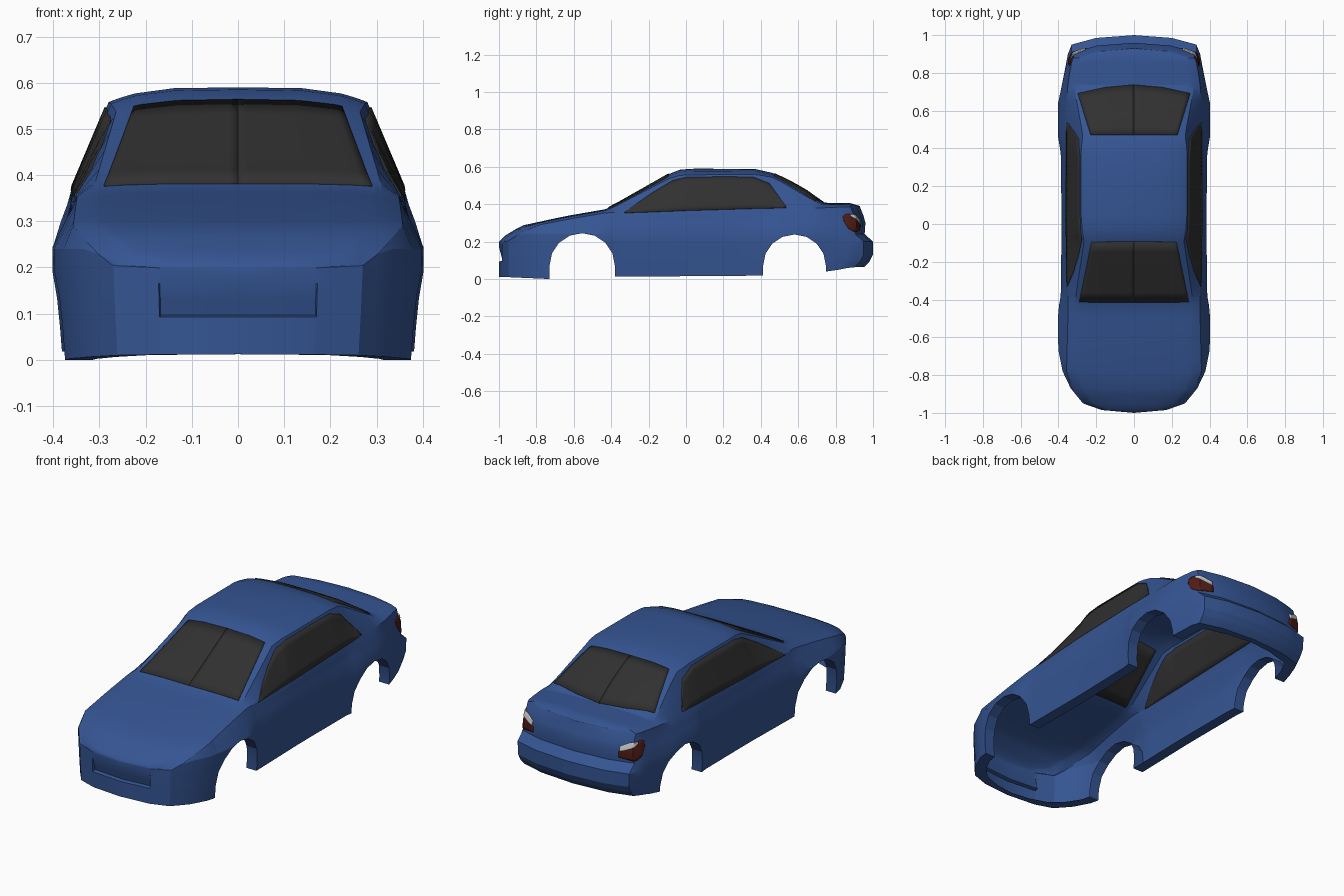
import bpy, bmesh, math
from mathutils import Vector
from mathutils.bvhtree import BVHTree

if "Cube" in bpy.data.objects:
    bpy.data.objects.remove(bpy.data.objects["Cube"])


def material(name, rgb):
    m = bpy.data.materials.new(name)
    m.diffuse_color = (*rgb, 1)
    m.use_nodes = True
    m.node_tree.nodes["Principled BSDF"].inputs["Base Color"].default_value = m.diffuse_color
    return m


BLUE = material("blue_paint", (0.035, 0.09, 0.29))
GLASS = material("dark_glass", (0.03, 0.03, 0.03))
RED = material("dark_red", (0.08, 0.012, 0.008))
WHITE = material("white_lens", (0.65, 0.65, 0.65))


def interp(table, t):
    if t <= table[0][0]:
        return table[0][1]
    for (a, va), (b, vb) in zip(table, table[1:]):
        if t <= b:
            return va + (vb - va) * (t - a) / (b - a)
    return table[-1][1]


# Body curves along the length
PLAN = [(-1, 0), (-.985, .17), (-.95, .27), (-.87, .335), (-.78, .378), (-.66, .402), (-.46, .402),
        (-.38, .388), (0, .383), (.38, .388), (.46, .402), (.64, .402), (.72, .385), (.82, .365),
        (.9, .35), (.95, .33), (.985, .2), (1, 0)]
TOP = [(-1, .2), (-.97, .23), (-.88, .285), (-.65, .335), (-.42, .375), (-.09, .562), (-.03, .585),
       (.05, .59), (.37, .588), (.47, .565), (.62, .49), (.735, .408), (.88, .405), (.93, .39)]
BELT = [(-.985, .2), (-.95, .205), (-.87, .255), (-.78, .29), (-.6, .325), (-.42, .355),
        (.55, .372), (.72, .38), (.85, .385)]
BELT_X = [(-.9, .36), (-.42, .348), (0, .36), (.5, .36), (.72, .352), (.85, .335), (1, .325)]
EDGE_X = [(-.42, .314), (-.09, .264), (0, .28), (.4, .28), (.47, .27), (.72, .317)]
EDGE_Z = [(-.42, .367), (-.09, .537), (-.02, .557), (.38, .558), (.47, .542), (.62, .455), (.72, .395)]
BOTTOM = [(-1, .012), (-.73, 0), (-.38, .012), (.41, .018), (.75, .04), (.93, .063)]
SIDE = [(0, .965), (.1, .985), (.2, 1), (.25, 1), (.3, .98), (.36, .95)]
REAR_Y = [(.05, -.06), (.09, -.02), (.13, 0), (.2, 0), (.24, -.045), (.31, -.04), (.385, -.07)]
LEVELS = [.093, .097, .13, .165, .2, .24, .3, .335]


def section(y, zb):
    """Half cross-section from the inner bottom lip up to the centre line."""
    w, belt = interp(PLAN, y), interp(BELT, y)
    rear = interp([(.8, 0), (.95, 1)], y)
    front = interp([(-.95, 1), (-.8, 0)], y)
    wb = min(interp(BELT_X, y), w * .97)

    def wall(z):
        x = w * interp(SIDE, z)
        if z > .24 and belt > .25:
            x += (wb - x) * max(0, (z - .24) / (belt - .24)) ** 1.5
        dy = rear * interp(REAR_Y, z)
        if y < -.9845 and .095 < z < .17:       # grille recess
            dy += .02 * (.17 - z) / .073
        return Vector((x, y + dy, z))

    pts = [wall(min(max(z, zb), belt - .001)) for z in [zb] + LEVELS]
    lip = pts[0] + Vector((-min(.06, pts[0].x), .03 * front - .03 * rear, 0))
    yt = y + rear * interp(REAR_Y, belt)
    zt = max(interp(TOP, yt), belt)
    if -.42 <= y <= .72:
        wr, zr = interp(EDGE_X, y), interp(EDGE_Z, y)
    else:
        wr, zr = .9 * wb, belt + .6 * (zt - belt)
    pts = [lip] + pts + [Vector((wb, yt, belt))]
    pts += [Vector((wr * t, yt, zr + (zt - zr) * (1 - t ** 4))) for t in (1, .92, .8, .5, 0)]
    return pts


def arch(c, r, n=8):
    """Stations around one wheel arch."""
    ends = [(c - r, interp(BOTTOM, c - r)), (c + r, interp(BOTTOM, c + r))]
    ring = [(c - r * math.cos(math.pi * i / n), .07 + r * math.sin(math.pi * i / n)) for i in range(n + 1)]
    return ends[:1] + ring + ends[1:]


def plain(ys):
    return [(y, interp(BOTTOM, y)) for y in ys]


stations = (plain([-1, -.985, -.984, -.97, -.95, -.91, -.87, -.78]) + arch(-.555, .175)
            + plain([-.33, -.25, -.17, -.09, -.03, .05, .2, .37]) + arch(.58, .168)
            + plain([.82, .86, .9, .95, .97, .985, 1]))


def finish(name, bm, mat, solid=0):
    me = bpy.data.meshes.new(name)
    bm.to_mesh(me)
    ob = bpy.data.objects.new(name, me)
    bpy.context.collection.objects.link(ob)
    me.materials.append(mat)
    mod = ob.modifiers.new("mirror", 'MIRROR')
    mod.merge_threshold = .0005
    if solid:
        s = ob.modifiers.new("thickness", 'SOLIDIFY')
        s.thickness, s.offset = solid, 0
    bpy.ops.object.select_all(action='DESELECT')
    bpy.context.view_layer.objects.active = ob
    ob.select_set(True)
    bpy.ops.object.shade_smooth_by_angle(angle=math.radians(22))
    return ob


def grid_mesh(rows):
    bm = bmesh.new()
    vs = [[bm.verts.new(p) for p in row] for row in rows]
    for a, b in zip(vs, vs[1:]):
        for j in range(len(a) - 1):
            bm.faces.new((a[j], b[j], b[j + 1], a[j + 1]))
    bmesh.ops.remove_doubles(bm, verts=bm.verts, dist=.0004)
    return bm


# Body shell
body = grid_mesh([section(y, z) for y, z in stations])
tree = BVHTree.FromBMesh(body)
finish("body_shell", body, BLUE)


def panel(name, low, high, place, direction, mat, solid=.008, lift=0, cols=14, rows=6):
    """Patch between a lower and an upper outline, projected onto the body."""
    n = len(low) - 1

    def along(line, t):
        return Vector((interp([(i / n, p[0]) for i, p in enumerate(line)], t),
                       interp([(i / n, p[1]) for i, p in enumerate(line)], t)))
    d = Vector(direction).normalized()
    out = []
    for i in range(cols + 1):
        a, b = along(low, i / cols), along(high, i / cols)
        line = []
        for j in range(rows + 1):
            o = Vector(place(*a.lerp(b, j / rows)))
            hit = tree.ray_cast(o, d)[0]
            line.append((hit if hit else o - d * -.2) - d * lift)
        out.append(line)
    return finish(name, grid_mesh(out), mat, solid)


# Windows
panel("windscreen", [(.0005, -.415), (.29, -.412)], [(.0005, -.092), (.225, -.095)],
      lambda x, y: (x, y, 1), (0, 0, -1), GLASS)
panel("rear_window", [(.0005, .735), (.15, .722), (.297, .69)], [(.0005, .472), (.115, .472), (.23, .472)],
      lambda x, y: (x, y, 1), (0, 0, -1), GLASS)
panel("side_windows",
      [(-.33, .352), (-.2, .357), (-.07, .362), (0, .365), (.2, .371), (.37, .376), (.46, .378), (.535, .38)],
      [(-.325, .358), (-.18, .46), (-.07, .526), (0, .543), (.2, .546), (.36, .544), (.445, .51), (.535, .386)],
      lambda y, z: (1, y, z), (-1, 0, 0), GLASS, cols=28)


# Tail lights, wrapped around the rear corners
def corner(s, z):
    return (.33 + .707 * s + .15, .9 - .707 * s + .15, z)


panel("tail_lights", [(-.075, .262), (0, .25), (.035, .27), (.05, .31)],
      [(-.075, .29), (0, .345), (.035, .348), (.05, .335)], corner, (-1, -1, 0), RED)
panel("tail_light_lenses", [(-.07, .295), (-.02, .315), (.015, .335)],
      [(-.07, .318), (-.02, .343), (.015, .346)], corner, (-1, -1, 0), WHITE, lift=.003)
